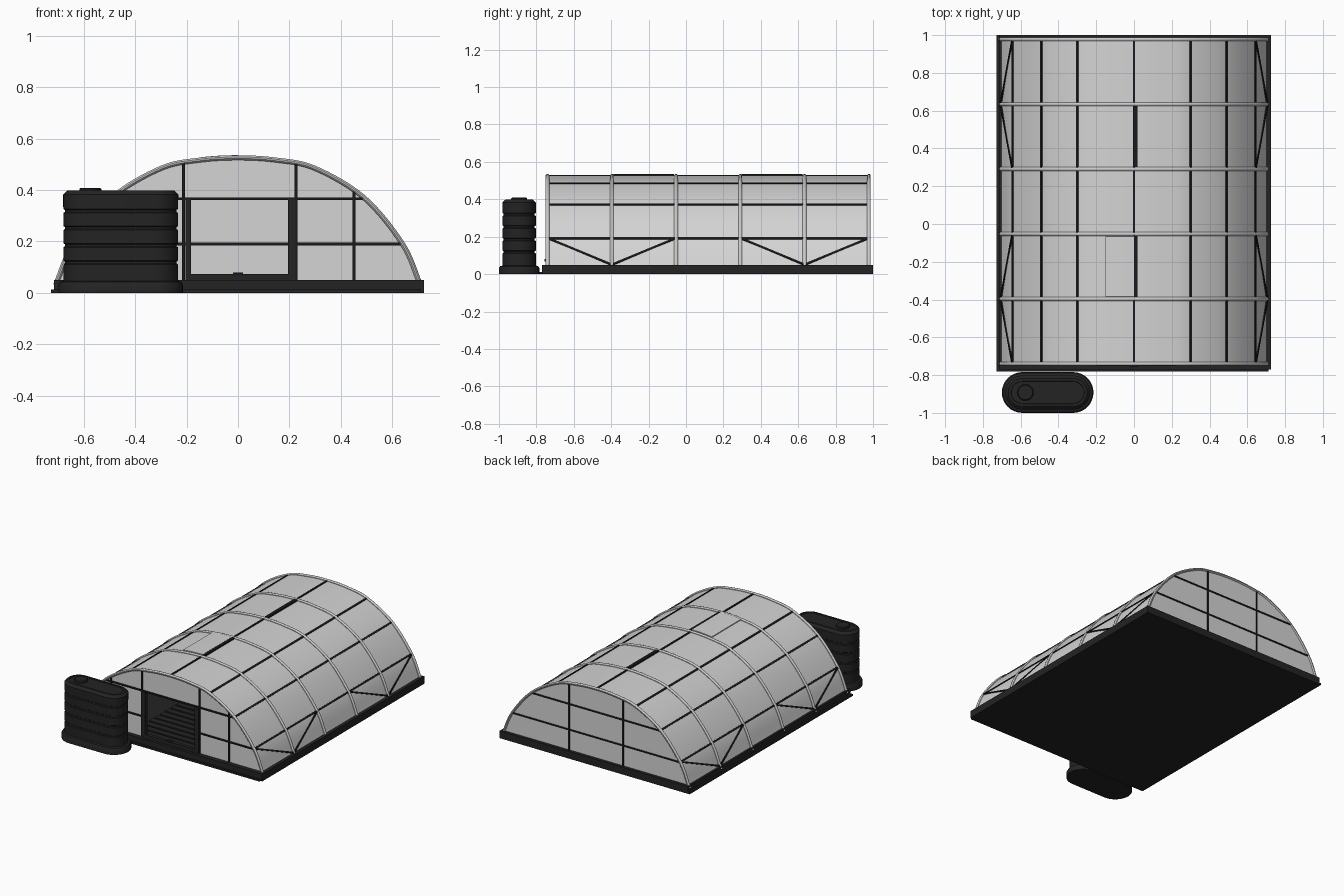
import bpy, bmesh, math
from mathutils import Vector

if "Cube" in bpy.data.objects:
    bpy.data.objects.remove(bpy.data.objects["Cube"])


def mat(name, v):
    m = bpy.data.materials.new(name)
    m.diffuse_color = (v, v, v, 1)
    m.use_nodes = True
    m.node_tree.nodes["Principled BSDF"].inputs["Base Color"].default_value = m.diffuse_color
    return m


COVER = mat("pale_cover", 0.66)
TUBE = mat("grey_tube", 0.58)
BASE = mat("charcoal", 0.017)
BAR = mat("black_bar", 0.010)


def make(name, verts, faces, material, smooth=False):
    me = bpy.data.meshes.new(name)
    bm = bmesh.new()
    vs = [bm.verts.new(v) for v in verts]
    for f in faces:
        bm.faces.new([vs[i] for i in f])
    bmesh.ops.recalc_face_normals(bm, faces=bm.faces)
    bm.to_mesh(me)
    bm.free()
    ob = bpy.data.objects.new(name, me)
    bpy.context.collection.objects.link(ob)
    me.materials.append(material)
    if smooth:
        bpy.context.view_layer.objects.active = ob
        ob.select_set(True)
        bpy.ops.object.shade_smooth_by_angle(angle=math.radians(35))
        ob.select_set(False)
    return ob


BOX = [(0, 1, 3, 2), (4, 6, 7, 5), (0, 4, 5, 1), (2, 3, 7, 6), (0, 2, 6, 4), (1, 5, 7, 3)]


def box(name, x0, x1, y0, y1, z0, z1, m):
    make(name, [(x, y, z) for x in (x0, x1) for y in (y0, y1) for z in (z0, z1)], BOX, m)


def bar(name, a, b, w, h, up, m):
    a, b, up = Vector(a), Vector(b), Vector(up)
    s = (b - a).cross(up).normalized() * w / 2
    u = s.cross(b - a).normalized() * h / 2
    make(name, [p + s * i + u * j for p in (a, b) for i in (-1, 1) for j in (-1, 1)], BOX, m)


def loft(name, rings, m, caps=True, smooth=True):
    n = len(rings[0])
    faces = [(k * n + i, k * n + (i + 1) % n, (k + 1) * n + (i + 1) % n, (k + 1) * n + i)
             for k in range(len(rings) - 1) for i in range(n)]
    if caps:
        faces += [tuple(range(n)), tuple(range((len(rings) - 1) * n, len(rings) * n))]
    return make(name, [v for r in rings for v in r], faces, m, smooth)


# Arch profile: spline through half the points, mirrored
half = [(0.71, 0.03), (0.64, 0.19), (0.49, 0.37), (0.30, 0.484), (0.15, 0.516), (0, 0.525)]
keys = [Vector(p) for p in half] + [Vector((-x, z)) for x, z in half[-2::-1]]
ext = [2 * keys[0] - keys[1]] + keys + [2 * keys[-1] - keys[-2]]
ARCH = []
for i in range(1, len(ext) - 2):
    p0, p1, p2, p3 = ext[i - 1:i + 3]
    for k in range(8):
        t = k / 8
        ARCH.append(0.5 * (2 * p1 + (p2 - p0) * t + (2 * p0 - 5 * p1 + 4 * p2 - p3) * t * t
                           + (3 * p1 - p0 - 3 * p2 + p3) * t ** 3))
ARCH.append(keys[-1])


def normal(i):
    d = ARCH[min(i + 1, len(ARCH) - 1)] - ARCH[max(i - 1, 0)]
    return Vector((d.y, -d.x)).normalized()


def arch_z(x):
    for a, b in zip(ARCH, ARCH[1:]):
        if b.x <= x <= a.x:
            return a.y + (b.y - a.y) * (a.x - x) / (a.x - b.x)
    return 0.03


def arch_strip(name, i0, i1, y0, y1, lo, hi, m):
    rings = []
    for i in range(i0, i1 + 1):
        p, n = ARCH[i], normal(i)
        rings.append([((p + n * o).x, y, (p + n * o).y) for y, o in
                      ((y0, lo), (y1, lo), (y1, hi), (y0, hi))])
    return loft(name, rings, m)


LAST = len(ARCH) - 1
HOOPS = [-0.74 + 0.3435 * k for k in range(6)]
Y0, Y1 = HOOPS[0], HOOPS[-1]

# Floor slab and base rails
box("floor_slab", -0.728, 0.712, -0.782, 1.0, 0, 0.012, BASE)
box("left_base_rail", -0.716, -0.685, -0.77, 1.0, 0, 0.05, BASE)
box("right_base_rail", 0.685, 0.724, -0.77, 1.0, 0, 0.05, BASE)
box("front_base_rail", -0.716, 0.724, -0.77, -0.725, 0, 0.05, BASE)
box("back_base_rail", -0.716, 0.724, 0.96, 1.0, 0, 0.05, BASE)

# Roof cover and hoops
arch_strip("roof_cover", 0, LAST, Y0, Y1, -0.004, 0.0, COVER)
for k, y in enumerate(HOOPS):
    rings = []
    for i in range(LAST + 1):
        ring = []
        for a in range(10):
            t = math.tau * a / 10
            q = ARCH[i] + normal(i) * (0.001 + 0.0095 * math.cos(t))
            ring.append((q.x, y + 0.0105 * math.sin(t), q.y))
        rings.append(ring)
    loft(f"hoop_{k + 1}", rings, TUBE)

# Purlins along the roof at the profile key points
for i in range(8, LAST, 8):
    if i in (32, 48):
        continue
    p, n = ARCH[i], normal(i)
    bar("purlin", (p.x, Y0, p.y), (p.x, Y1, p.y), 0.012, 0.010, (n.x, 0, n.y), BAR)

# Diagonal side braces
for s in (-1, 1):
    for a, b in ((0, 1), (2, 1), (3, 4), (5, 4)):
        bar("diagonal_brace", (s * 0.642, HOOPS[a], 0.192), (s * 0.704, HOOPS[b], 0.05),
            0.010, 0.012, (s, 0, 0.45), BAR)

# Roof vent (slightly raised) and vent hinge bars
arch_strip("roof_vent", 40, 48, HOOPS[1] + 0.012, HOOPS[2] - 0.012, 0.004, 0.011, COVER)
for a in (1, 3):
    box("vent_hinge", -0.006, 0.018, HOOPS[a] + 0.01, HOOPS[a + 1] - 0.01, 0.52, 0.535, BAR)


def wall(name, x0, x1, z0, y):
    n = 24
    xs = [x0 + (x1 - x0) * k / n for k in range(n + 1)]
    loft(name, [[(x, y, z0), (x, y + 0.004, z0), (x, y + 0.004, max(z0, arch_z(x)) + .0005),
                 (x, y, max(z0, arch_z(x)) + .0005)] for x in xs], COVER, smooth=False)


# End walls, with a door opening at the front
wall("back_wall", -0.705, 0.705, 0.02, Y1 - 0.002)
wall("front_wall_left", -0.705, -0.2, 0.02, Y0)
wall("front_wall_right", 0.21, 0.705, 0.02, Y0)
wall("front_wall_top", -0.2, 0.21, 0.366, Y0)

# End wall posts and rails
for y, xs in ((Y0, (-0.45, -0.212, 0.226, 0.452)), (Y1, (-0.205, 0.205))):
    for x in xs:
        box("wall_post", x - 0.006, x + 0.006, y - 0.007, y + 0.007, 0.03, arch_z(x) - 0.004, BAR)
for z, w in ((0.19, 0.632), (0.367, 0.485)):
    box("back_wall_rail", -w, w, Y1 - 0.007, Y1 + 0.007, z - 0.005, z + 0.005, BAR)
for x0, x1 in ((-0.632, -0.205), (0.21, 0.632)):
    box("front_wall_rail", x0, x1, Y0 - 0.007, Y0 + 0.007, 0.185, 0.195, BAR)
box("door_head_rail", -0.485, 0.485, Y0 - 0.008, Y0 + 0.007, 0.362, 0.372, BAR)

# Door frame, threshold and slatted walkway inside
box("door_jamb_left", -0.205, -0.183, Y0 - 0.012, Y0 + 0.012, 0.01, 0.366, BASE)
box("door_jamb_right", 0.195, 0.224, Y0 - 0.012, Y0 + 0.012, 0.01, 0.366, BASE)
box("door_threshold", -0.185, 0.2, Y0 - 0.012, Y0 + 0.012, 0.01, 0.074, BASE)
box("threshold_handle", -0.02, 0.02, Y0 - 0.016, Y0 + 0.010, 0.068, 0.08, BAR)
for k in range(28):
    y = -0.715 + k * 0.058
    box("walkway_slat", -0.3, 0.3, y, y + 0.044, 0.03, 0.06, BASE)


# Water tank: stacked stadium sections
def stadium(r, z, cx=-0.457, cy=-0.892, straight=0.1345):
    ring = []
    for s, a0 in ((1, -90), (-1, 90)):
        for k in range(17):
            t = math.radians(a0 + 180 * k / 16)
            ring.append((cx + s * straight + r * math.cos(t), cy + r * math.sin(t), z))
    return ring


prof = [(0.108, 0), (0.108, 0.032), (0.102, 0.042), (0.089, 0.046)]
for k in range(5):
    z = 0.06 + k * 0.067
    prof += [(0.089, z + 0.05), (0.083, z + 0.054), (0.083, z + 0.062), (0.089, z + 0.066)]
prof = prof[:-4] + [(0.09, 0.382), (0.087, 0.386), (0.074, 0.398), (0.06, 0.399), (0.058, 0.395)]
loft("water_tank", [stadium(r, z) for r, z in prof], BASE)
loft("tank_lid", [[(-0.575 + r * math.cos(math.tau * k / 24), -0.892 + r * math.sin(math.tau * k / 24), z)
                   for k in range(24)] for r, z in ((0.043, 0.39), (0.043, 0.404), (0.038, 0.409))], BASE)
